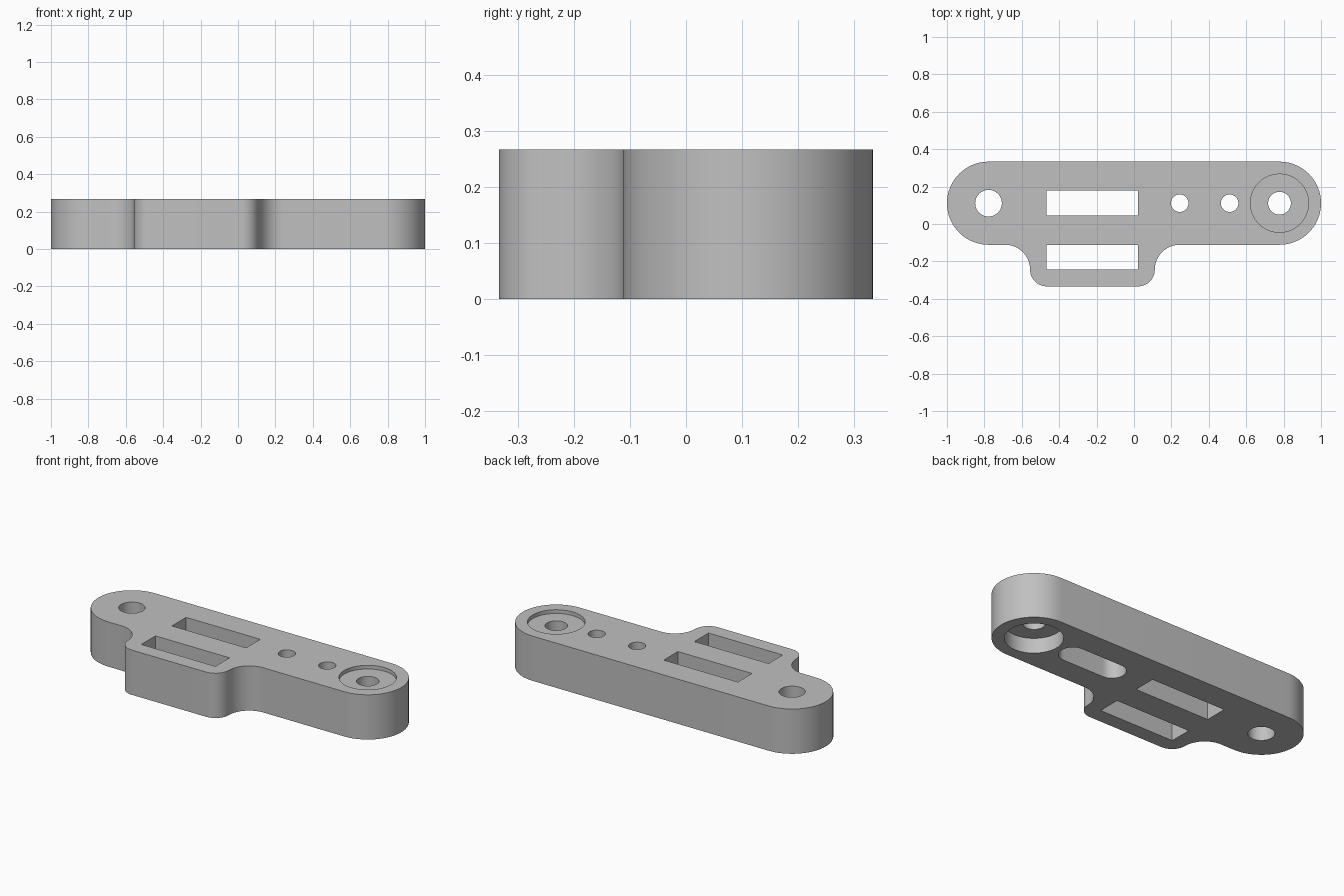
import bpy, bmesh
from math import cos, sin, radians

if "Cube" in bpy.data.objects:
    bpy.data.objects.remove(bpy.data.objects["Cube"])

U = 2 / 45      # one design unit; the bracket is 45 units long
H = 6           # bracket height
MID = 2.5       # centre line of the long arm in y

grey = bpy.data.materials.new("plain grey")
grey.use_nodes = True
colour = (0.53, 0.53, 0.53, 1)
grey.diffuse_color = colour
grey.node_tree.nodes["Principled BSDF"].inputs["Base Color"].default_value = colour


def arc(cx, cy, r, start, end, steps=16):
    """Points on an arc, angles in degrees."""
    angles = [radians(start + (end - start) * i / steps) for i in range(steps + 1)]
    return [(cx + r * cos(a), cy + r * sin(a)) for a in angles]


def prism(name, outline, z0, z1):
    """Extrude a closed outline from z0 to z1."""
    bm = bmesh.new()
    face = bm.faces.new([bm.verts.new((x * U, y * U, z0 * U)) for x, y in outline])
    top = bmesh.ops.extrude_face_region(bm, geom=[face])["geom"]
    verts = [v for v in top if isinstance(v, bmesh.types.BMVert)]
    bmesh.ops.translate(bm, verts=verts, vec=(0, 0, (z1 - z0) * U))
    bmesh.ops.recalc_face_normals(bm, faces=bm.faces)
    mesh = bpy.data.meshes.new(name)
    bm.to_mesh(mesh)
    bm.free()
    mesh.materials.append(grey)
    obj = bpy.data.objects.new(name, mesh)
    bpy.context.collection.objects.link(obj)
    return obj


def slot(x0, x1, r):
    """Round-ended outline along the arm."""
    return arc(x1, MID, r, -90, 90, 32) + arc(x0, MID, r, 90, 270, 32)


def circle(x, r):
    return arc(x, MID, r, 0, 360, 64)[:-1]


def rectangle(x0, x1, y0, y1):
    return [(x0, y0), (x1, y0), (x1, y1), (x0, y1)]


# Body: long round-ended arm with a filleted tab on the front side
tab = (arc(-15.5, -5.5, 3, 90, 0) + arc(-10.5, -5.5, 2, 180, 270)
       + arc(0.5, -5.5, 2, -90, 0)[0:-1] + arc(5.5, -5.5, 3, 180, 90))
tab.remove(tab[17])     # shared point of fillet and corner
body = prism("bracket_body", slot(-17.5, 17.5, 5) + tab, 0, H)

# Openings: outline, bottom and top of each cut
cuts = {
    "upper_window": (rectangle(-10.5, 0.5, 1, 4), -1, H + 1),
    "tab_window": (rectangle(-10.5, 0.5, -5.5, -2.5), -1, H + 1),
    "right_pivot_hole": (circle(-17.5, 1.6), -1, H + 1),
    "left_pivot_hole": (circle(17.5, 1.37), -1, H + 1),
    "inner_screw_hole": (circle(5.5, 1.05), -1, H + 1),
    "outer_screw_hole": (circle(11.5, 1.05), -1, H + 1),
    "top_recess": (circle(17.5, 3.5), H - 0.5, H + 1),
    "bottom_recess": (circle(17.5, 3.5), -1, 2),
    "bottom_slot": (slot(5.5, 11.5, 1.7), -1, 4),
}
for name, (outline, z0, z1) in cuts.items():
    cutter = prism(name, outline, z0, z1)
    cutter.hide_render = True
    mod = body.modifiers.new(name, "BOOLEAN")
    mod.operation = "DIFFERENCE"
    mod.solver = "EXACT"
    mod.object = cutter
    bpy.context.view_layer.objects.active = body
    bpy.ops.object.modifier_apply(modifier=name)
    bpy.data.objects.remove(cutter)

# Smooth the round walls, keep the rims sharp
bpy.ops.object.select_all(action="DESELECT")
body.select_set(True)
bpy.context.view_layer.objects.active = body
bpy.ops.object.shade_smooth_by_angle(angle=radians(30))
